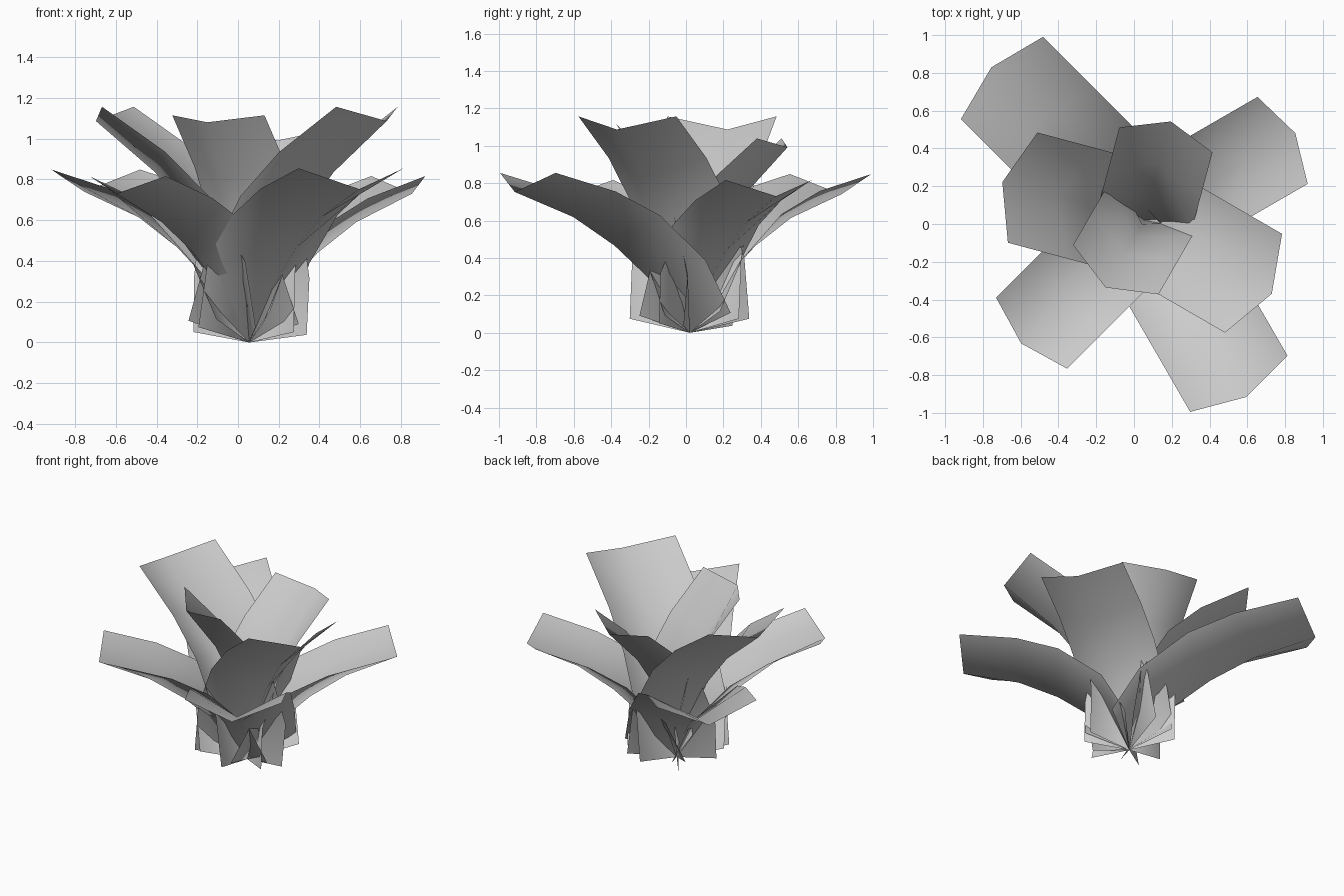
import bpy
import math
from mathutils import Matrix, Vector

cube = bpy.data.objects.get("Cube")
if cube:
    bpy.data.objects.remove(cube, do_unlink=True)

# Single leaf colour
grey = bpy.data.materials.new("leaf_grey")
grey.use_nodes = True
colour = (0.6, 0.6, 0.6, 1)
grey.diffuse_color = colour
grey.node_tree.nodes["Principled BSDF"].inputs["Base Color"].default_value = colour

# Leaf profile: midrib point, then the same row's edge point (outward, up)
ROWS = [
    ((0, 0), (-0.08, 0.11)),
    ((0.21, 0.25), (0.08, 0.39)),
    ((0.48, 0.465), (0.37, 0.63)),
    ((0.74, 0.615), (0.65, 0.755)),
    ((1.11, 0.745), (1.03, 0.85)),
]
HALF_WIDTH = 0.302
BASE = Vector((0.055, 0.02, 0))


def leaf_mesh():
    """Arching strip folded along its midrib, growing along +x."""
    verts, faces = [], []
    for mid, edge in ROWS:
        verts += [(edge[0], -HALF_WIDTH, edge[1]),
                  (mid[0], 0, mid[1]),
                  (edge[0], HALF_WIDTH, edge[1])]
    for row in range(len(ROWS) - 1):
        for side in range(2):
            a = row * 3 + side
            faces.append((a, a + 3, a + 4, a + 1))
    mesh = bpy.data.meshes.new("leaf")
    mesh.from_pydata(verts, [], faces)
    mesh.materials.append(grey)
    mesh.flip_normals()
    mesh.update()
    if mesh.polygons[0].normal.z < 0:
        mesh.flip_normals()
    mesh.shade_smooth()
    return mesh


# Leaves: name, heading, extra upward tilt (degrees), scale
LEAVES = [
    ("outer_leaf_back_right", 135, -1, 1.02),
    ("outer_leaf_front_left", -60, 1, 0.985),
    ("outer_leaf_back_left", 30, 4.5, 0.88),
    ("outer_leaf_front_right", 225, 4.5, 0.88),
    ("upper_leaf_right", 165, 20.5, 1),
    ("upper_leaf_left", -30, 20.5, 1),
    ("inner_leaf_back", 75, 27.5, 0.845),
    ("inner_leaf_front", 240, 35.3, 0.865),
]

mesh = leaf_mesh()
for name, heading, tilt, scale in LEAVES:
    leaf = bpy.data.objects.new(name, mesh)
    bpy.context.collection.objects.link(leaf)
    leaf.matrix_world = (Matrix.Translation(BASE)
                         @ Matrix.Rotation(math.radians(heading), 4, "Z")
                         @ Matrix.Rotation(math.radians(-tilt), 4, "Y")
                         @ Matrix.Scale(scale, 4))
